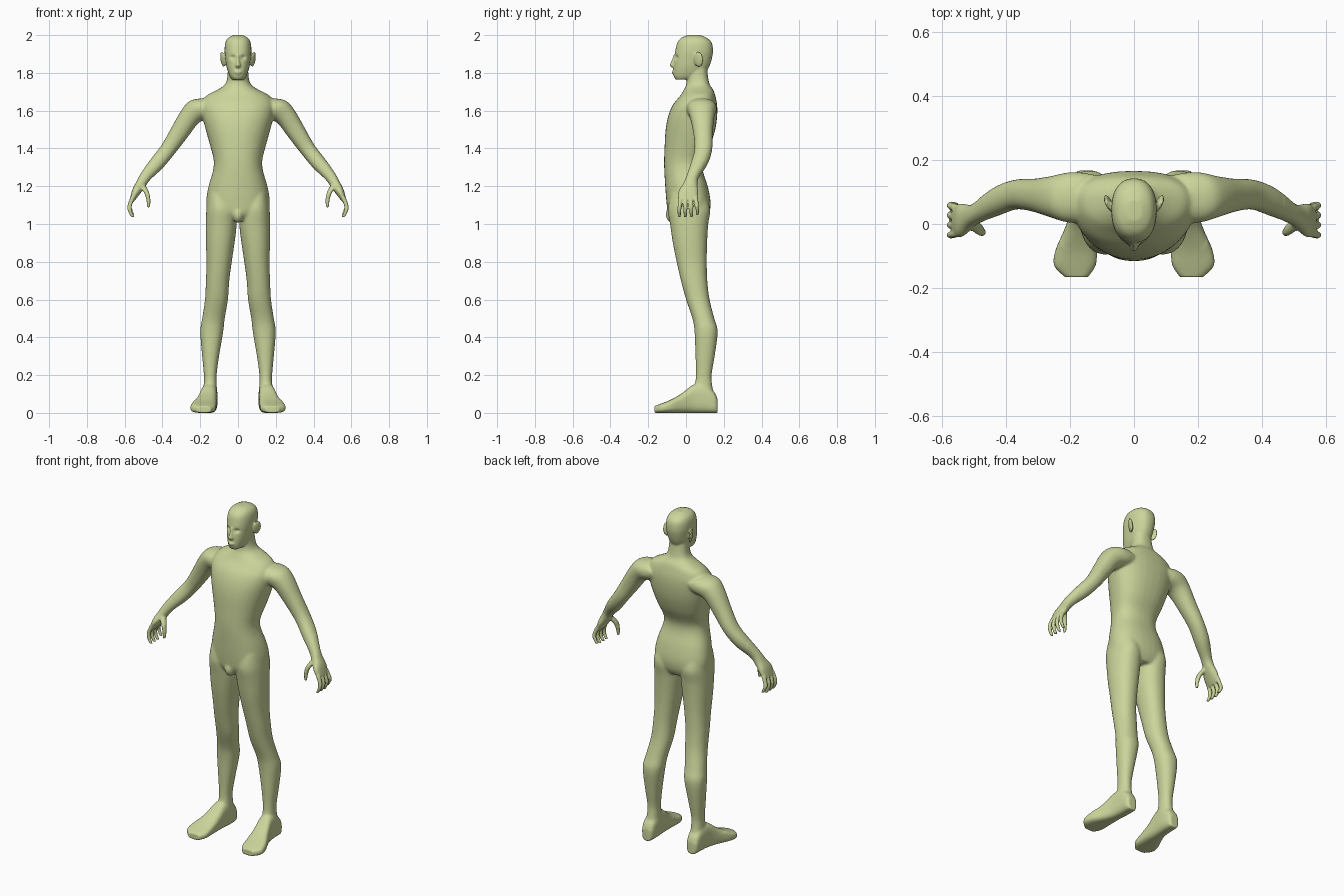
import bpy, bmesh
from math import sin, cos, tau, exp
from mathutils import Vector, Matrix

bm = bmesh.new()
X, Y, Z = Vector((1, 0, 0)), Vector((0, 1, 0)), Vector((0, 0, 1))
ARM = Vector((.81, 0, .59))


def smooth_rows(rows, steps=4):
    """Catmull-Rom interpolation of a short list of section rows."""
    out = []
    for i in range(len(rows) - 1):
        p = [rows[max(i - 1, 0)], rows[i], rows[i + 1], rows[min(i + 2, len(rows) - 1)]]
        for k in range(steps):
            t = k / steps
            out.append([.5 * (2 * b + (c - a) * t + (2 * a - 5 * b + 4 * c - d) * t * t
                              + (3 * b - a - 3 * c + d) * t ** 3) for a, b, c, d in zip(*p)])
    return out + [list(rows[-1])]


def loft(rows, u=X, v=Y, n=2.2, taper=0, side=1, seg=32):
    """Skin rows of (x, y, z, half size along u, half size along v)."""
    rings = []
    for x, y, z, a, b in smooth_rows(rows):
        ring = []
        for k in range(seg):
            c, s = cos(tau * k / seg), sin(tau * k / seg)
            c = abs(c) ** (2 / n) * (1 if c > 0 else -1)
            s = abs(s) ** (2 / n) * (1 if s > 0 else -1)
            p = Vector((x, y, z)) + u * (a * c * (1 + taper * s)) + v * (b * s)
            ring.append(bm.verts.new((p.x * side, p.y, p.z)))
        rings.append(ring)
    for r, q in zip(rings, rings[1:]):
        for k in range(seg):
            j = (k + 1) % seg
            bm.faces.new((r[k], r[j], q[j], q[k]))
    bm.faces.new(rings[0])
    bm.faces.new(rings[-1])


def upright(rows, **kw):
    """Rows of (z, x centre, half width, front y, back y)."""
    loft([(x, (f + b) / 2, z, w, (b - f) / 2) for z, x, w, f, b in rows], **kw)


# Torso and neck
upright([(1.02, 0, .09, -.07, .105), (1.06, 0, .155, -.095, .125), (1.12, 0, .167, -.104, .13),
         (1.2, 0, .155, -.11, .115), (1.28, 0, .132, -.115, .09), (1.34, 0, .128, -.116, .092),
         (1.42, 0, .148, -.113, .13), (1.5, 0, .17, -.108, .155), (1.57, 0, .187, -.095, .165),
         (1.63, 0, .192, -.07, .165), (1.68, 0, .165, -.03, .155), (1.71, 0, .11, -.012, .145),
         (1.735, 0, .072, 0, .127), (1.77, 0, .057, .004, .118), (1.83, 0, .053, 0, .11)],
        taper=.1, n=2.3)
# Groin
bmesh.ops.create_uvsphere(bm, u_segments=20, v_segments=12, radius=1,
                          matrix=Matrix.LocRotScale(Vector((0, -.07, 1.05)), None, Vector((.03, .038, .045))))
# Head
upright([(1.765, 0, .03, -.055, .03), (1.785, 0, .045, -.066, .09), (1.83, 0, .06, -.066, .122),
         (1.88, 0, .068, -.062, .138), (1.92, 0, .071, -.056, .143), (1.96, 0, .067, -.046, .136),
         (1.985, 0, .053, -.025, .112), (2.0, 0, .025, .01, .075)], n=2.3)
# Nose
upright([(1.895, 0, .007, -.066, -.04), (1.86, 0, .010, -.078, -.04),
         (1.84, 0, .015, -.086, -.04), (1.828, 0, .013, -.074, -.04)], n=2)
# Lips
upright([(1.814, 0, .012, -.068, -.04), (1.806, 0, .022, -.075, -.04),
         (1.796, 0, .018, -.073, -.04), (1.788, 0, .01, -.066, -.04)], n=2)

for s in (1, -1):
    # Leg
    upright([(1.16, .095, .06, -.08, .1), (1.08, .09, .077, -.096, .128), (1.0, .089, .082, -.085, .118),
             (.9, .094, .076, -.07, .112), (.8, .1, .067, -.05, .11), (.7, .108, .062, -.027, .113),
             (.6, .114, .061, 0, .125), (.5, .13, .06, .034, .15), (.43, .139, .061, .045, .168),
             (.3, .145, .045, .05, .152), (.2, .147, .034, .052, .136), (.14, .147, .035, .045, .14),
             (.05, .148, .038, .03, .155)], side=s)
    # Foot
    loft([(x, y, h / 2, w, h / 2) for y, x, w, h in
          [(.167, .15, .024, .075), (.15, .15, .037, .11), (.1, .15, .042, .15), (.04, .155, .044, .15),
           (-.02, .166, .053, .105), (-.08, .18, .065, .07), (-.13, .185, .065, .05), (-.166, .18, .036, .036)]],
         u=X, v=Z, n=3, side=s)
    # Arm and palm
    loft([(.13, .085, 1.63, .07, .062), (.19, .083, 1.61, .08, .075), (.25, .085, 1.573, .066, .058),
          (.31, .09, 1.485, .052, .05), (.37, .092, 1.395, .047, .042), (.43, .07, 1.32, .045, .04),
          (.49, .035, 1.25, .033, .03), (.515, .022, 1.21, .038, .027), (.54, .012, 1.17, .052, .023),
          (.562, .01, 1.125, .05, .013)], u=Y, v=ARM, side=s)
    # Fingers
    for i in range(4):
        y, d = -.03 + .027 * i, .012 if i == 3 else 0
        loft([(.555, y, 1.145, .012, .013), (.573, y * 1.12, 1.1, .0105, .012),
              (.572, y * 1.18, 1.068 + d, .010, .011), (.556, y * 1.18, 1.036 + d, .008, .009)],
             u=Y, v=X, n=2, side=s, seg=16)
    # Thumb
    loft([(.51, .005, 1.205, .02, .02), (.483, -.018, 1.165, .017, .014),
          (.473, -.026, 1.125, .012, .012), (.472, -.028, 1.088, .008, .009)], u=Y, v=X, side=s, seg=16)
    # Ear
    rot = Matrix.Rotation(s * -.4, 3, 'Z') @ Matrix.Rotation(s * .15, 3, 'Y')
    bmesh.ops.create_uvsphere(bm, u_segments=20, v_segments=12, radius=1, matrix=Matrix.LocRotScale(
        Vector((s * .08, .066, 1.872)), rot.to_quaternion(), Vector((.009, .027, .041))))

bmesh.ops.recalc_face_normals(bm, faces=bm.faces)
mesh = bpy.data.meshes.new("body")
bm.to_mesh(mesh)
bm.free()
body = bpy.data.objects.new("body", mesh)
bpy.context.collection.objects.link(body)
bpy.context.view_layer.objects.active = body
body.select_set(True)


def apply(kind, **props):
    m = body.modifiers.new(kind.lower(), kind)
    for k, val in props.items():
        setattr(m, k, val)
    bpy.ops.object.modifier_apply(modifier=m.name)


# Fuse the parts into one skin and soften the joints
apply('REMESH', mode='VOXEL', voxel_size=.005)
group = body.vertex_groups.new(name="joints")
group.add([v.index for v in body.data.vertices
           if .07 < v.co.z < 1.75 and abs(v.co.x) < .47], 1, 'REPLACE')
apply('SMOOTH', factor=.5, iterations=2)
apply('SMOOTH', factor=.5, iterations=25, vertex_group="joints")

# Eye sockets
for v in body.data.vertices:
    if v.co.z > 1.8 and v.co.y < 0:
        d = ((abs(v.co.x) - .028) / .014) ** 2 + ((v.co.z - 1.882) / .011) ** 2
        v.co.y += .012 * exp(-d)
apply('DECIMATE', ratio=.35)

skin = bpy.data.materials.new("skin")
skin.diffuse_color = (.6, .67, .33, 1)
body.data.materials.clear()
body.data.materials.append(skin)
bpy.ops.object.shade_smooth_by_angle(angle=1.0)
